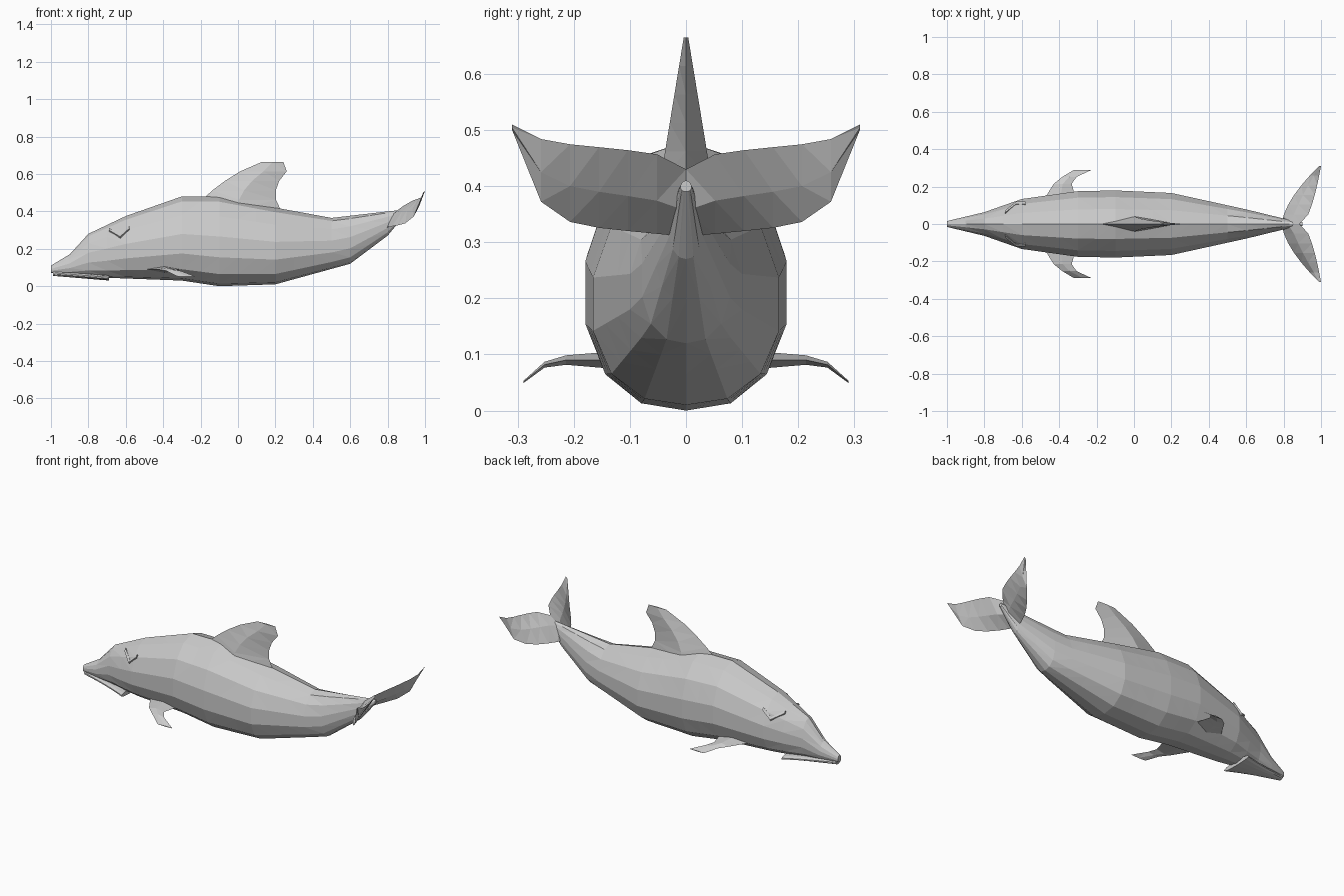
import bpy
import bmesh
from math import sin, cos, pi
from mathutils import Vector

cube = bpy.data.objects.get("Cube")
if cube:
    bpy.data.objects.remove(cube)

grey = bpy.data.materials.new("pale grey skin")
grey.use_nodes = True
skin_colour = (.6, .6, .6, 1)
grey.diffuse_color = skin_colour
grey.node_tree.nodes["Principled BSDF"].inputs["Base Color"].default_value = skin_colour


def along(line, position):
    """Read the value of an outline at a position between its points."""
    for (start, low), (end, high) in zip(line, line[1:]):
        if position <= end:
            break
    return low + (high - low) * (position - start) / (end - start)


def fractions(count):
    return [step / count for step in range(count + 1)]


def loft(name, rings):
    """Skin a row of equal closed rings, cap both ends and facet the result."""
    bm = bmesh.new()
    rows = [[bm.verts.new(point) for point in ring] for ring in rings]
    for row, following in zip(rows, rows[1:]):
        for index in range(len(row)):
            bm.faces.new((row[index - 1], row[index],
                          following[index], following[index - 1]))
    bm.faces.new(rows[0])
    bm.faces.new(rows[-1])
    bmesh.ops.triangulate(bm, faces=bm.faces[:], quad_method='SHORT_EDGE')
    bmesh.ops.recalc_face_normals(bm, faces=bm.faces)
    mesh = bpy.data.meshes.new(name)
    bm.to_mesh(mesh)
    bm.free()
    mesh.materials.append(grey)
    bpy.context.collection.objects.link(bpy.data.objects.new(name, mesh))


def oval(x, width, bottom, top):
    """Upright body section, fuller towards the belly."""
    ring = []
    for step in range(14):
        angle = 2 * pi * step / 14
        rise = (.5 - .5 * cos(angle)) ** 1.2
        ring.append((x, width * sin(angle), bottom + rise * (top - bottom)))
    return ring


def blade(front, rear, thickness):
    """Thin diamond section between a front and a rear edge point."""
    front, rear = Vector(front), Vector(rear)
    middle = front.lerp(rear, .5)
    return [front, middle + thickness, rear, middle - thickness]


# Outlines of the body along its length
back = [(-1, .11), (-.9, .17), (-.8, .28), (-.6, .375), (-.3, .48),
        (-.1, .48), (.2, .42), (.5, .365), (.8, .4), (.9, .41)]
belly = [(-1, .07), (-.7, .045), (-.3, .03), (-.1, 0), (.2, .01),
         (.6, .12), (.8, .27), (.9, .39)]
girth = [(-1, .016), (-.8, .065), (-.6, .137), (-.3, .18), (-.1, .184),
         (.2, .17), (.6, .08), (.8, .03), (.9, .01)]

# Body, from the beak to the root of the tail
body_rings = []
for fraction in fractions(19):
    x = 1.9 * fraction - 1
    body_rings.append(oval(x, along(girth, x), along(belly, x), along(back, x)))
loft("body", body_rings)

# Lower jaw, parted from the beak by the mouth line
jaw_rings = []
for fraction in fractions(4):
    x = .3 * fraction - .99
    chin = along(belly, x) - .014
    jaw_rings.append(oval(x, .95 * along(girth, x), chin, chin + .03))
loft("lower_jaw", jaw_rings)

# Dorsal fin, swept back and thinning upwards
fin_front = [(.36, -.26), (.48, -.18), (.6, -.02), (.67, .14)]
fin_rear = [(.36, .25), (.48, .195), (.55, .21), (.62, .265), (.67, .24)]
fin_rings = []
for fraction in fractions(6):
    z = .36 + .305 * fraction
    thickness = Vector((0, .054 - .05 * fraction, 0))
    fin_rings.append(blade((along(fin_front, z), 0, z),
                           (along(fin_rear, z), 0, z), thickness))
loft("dorsal_fin", fin_rings)

# Edges of the flippers, by distance from the middle
flipper_front = [(.1, -.5), (.23, -.42), (.29, -.32)]
flipper_rear = [(.1, -.3), (.22, -.335), (.26, -.3), (.29, -.225)]

for name, side in (("near", -1), ("far", 1)):
    # Flipper with a drooping tip
    rings = []
    for fraction in fractions(5):
        y = .1 + .19 * fraction
        z = .09 - 8 * max(0, y - .22) ** 2
        thickness = Vector((0, 0, .018 - .016 * fraction))
        rings.append(blade((along(flipper_front, y), side * y, z),
                           (along(flipper_rear, y), side * y, z), thickness))
    loft(name + "_flipper", rings)

    # Tail fluke, rising backwards to a pointed tip
    rings = []
    for fraction in fractions(6):
        y = side * .31 * fraction
        tip = fraction ** 8
        leading = (.79 + .2 * fraction ** 1.6, y, .31 + .03 * fraction + .16 * tip)
        trailing = (.885 + .115 * fraction ** .5, y,
                    .43 + .05 * fraction ** .35 + .03 * tip)
        rings.append(blade(leading, trailing,
                           Vector((-1, 0, 1)) * (.014 - .013 * fraction)))
    loft(name + "_fluke", rings)

    # Eye: a small angular fold of the lid
    rings = []
    for x, y, z in ((-.69, .06, .3), (-.63, .108, .265), (-.58, .108, .31)):
        fold = Vector((0, side * .012, 0))
        rings.append(blade((x, side * y, z - .012), (x, side * y, z + .012), fold))
    loft(name + "_eyelid", rings)
